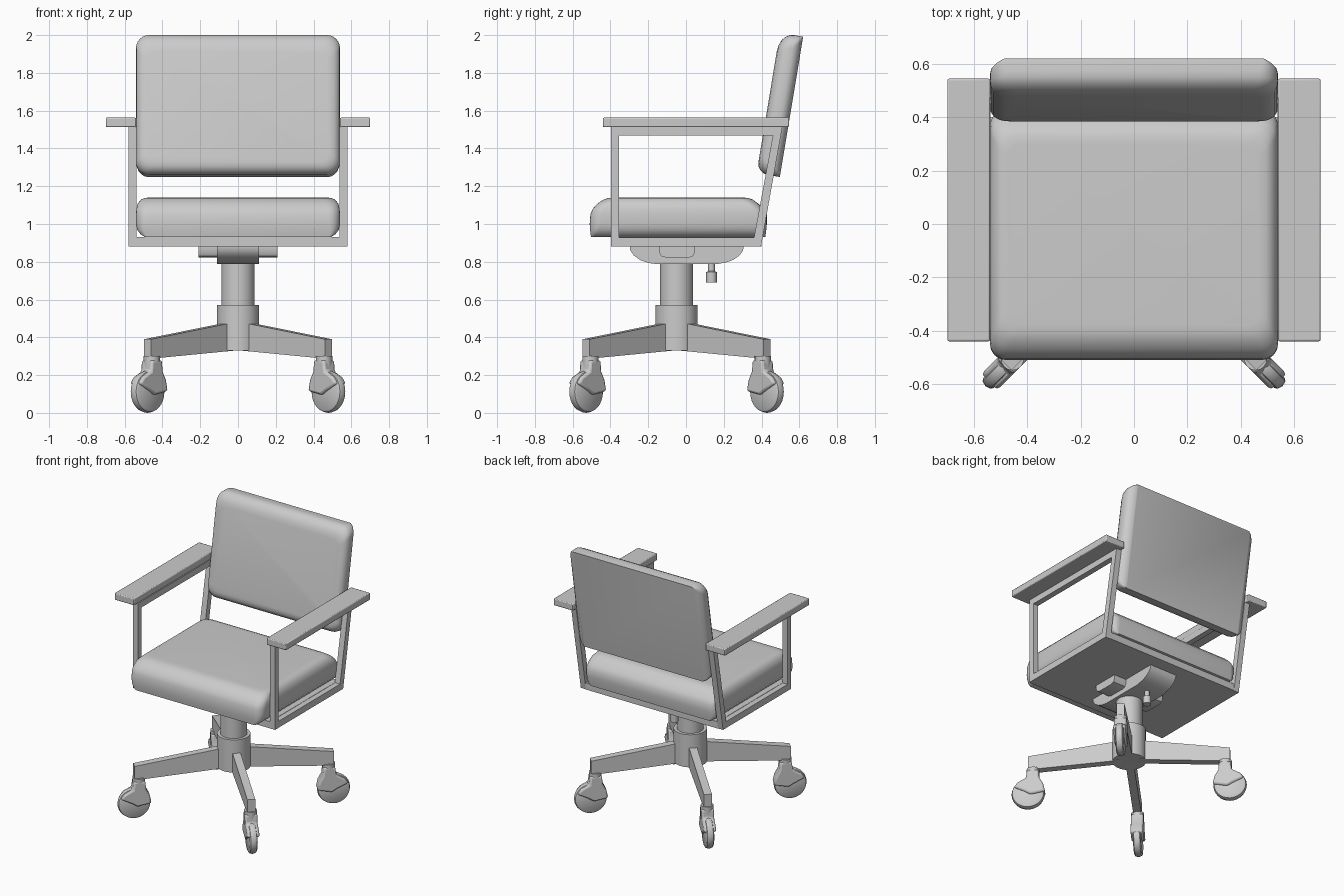
import bpy, bmesh, math
from mathutils import Vector, Matrix

if "Cube" in bpy.data.objects:
    bpy.data.objects.remove(bpy.data.objects["Cube"])

BASE_Y = -0.05  # the pedestal sits slightly forward of centre


def finish(name, bm, bevel=0, segs=2, angle=35):
    bmesh.ops.recalc_face_normals(bm, faces=bm.faces)
    me = bpy.data.meshes.new(name)
    bm.to_mesh(me)
    bm.free()
    ob = bpy.data.objects.new(name, me)
    bpy.context.collection.objects.link(ob)
    if bevel:
        m = ob.modifiers.new("bevel", 'BEVEL')
        m.width, m.segments, m.limit_method = bevel, segs, 'ANGLE'
    bpy.ops.object.select_all(action='DESELECT')
    ob.select_set(True)
    bpy.context.view_layer.objects.active = ob
    bpy.ops.object.shade_smooth_by_angle(angle=math.radians(angle))
    return ob


def loft(bm, rings, cap=True):
    loops = [[bm.verts.new(p) for p in ring] for ring in rings]
    for a, b in zip(loops, loops[1:]):
        for i in range(len(a)):
            j = (i + 1) % len(a)
            bm.faces.new((a[i], a[j], b[j], b[i]))
    if cap:
        bm.faces.new(loops[0])
        bm.faces.new(loops[-1])
    return loops


def prism(name, pts, x0, x1, bevel=0):
    """Extrude a (y, z) profile along x."""
    bm = bmesh.new()
    loft(bm, [[(x, y, z) for y, z in pts] for x in (x0, x1)])
    return finish(name, bm, bevel)


def box(name, x, y, z, bevel=0):
    return prism(name, [(y[0], z[0]), (y[1], z[0]), (y[1], z[1]), (y[0], z[1])], x[0], x[1], bevel)


def lathe(name, prof, cx=0, cy=0, n=32):
    """Revolve a (radius, z) profile."""
    bm = bmesh.new()
    loft(bm, [[(cx + r * math.cos(2 * math.pi * i / n), cy + r * math.sin(2 * math.pi * i / n), z)
               for i in range(n)] for r, z in prof])
    return finish(name, bm)


def cushion(name, rings, place):
    """Stack rounded rectangles: (depth, half width, v0, v1, corner radius)."""
    bm = bmesh.new()
    out = []
    for d, hx, v0, v1, r in rings:
        ring = []
        for k, (cx, cv) in enumerate([(hx - r, v1 - r), (r - hx, v1 - r), (r - hx, v0 + r), (hx - r, v0 + r)]):
            for s in range(7):
                a = math.radians(90 * k + 15 * s)
                ring.append(place(cx + r * math.cos(a), cv + r * math.sin(a), d))
        out.append(ring)
    loft(bm, out)
    return finish(name, bm, angle=40)


# seat cushion
cushion("seat", [
    (0.93, 0.49, -0.503, 0.420, 0.01), (0.945, 0.515, -0.505, 0.422, 0.03),
    (0.97, 0.534, -0.508, 0.425, 0.05), (1.0, 0.54, -0.51, 0.428, 0.06),
    (1.05, 0.54, -0.506, 0.428, 0.06), (1.08, 0.538, -0.494, 0.41, 0.06),
    (1.11, 0.53, -0.467, 0.38, 0.06), (1.13, 0.512, -0.435, 0.352, 0.06),
    (1.138, 0.495, -0.41, 0.33, 0.06), (1.14, 0.47, -0.38, 0.30, 0.05)],
    lambda x, v, d: (x, v, d))

# backrest cushion, leaning back
tilt = math.atan(0.166)
up = Vector((0, math.sin(tilt), math.cos(tilt)))
fwd = Vector((0, -math.cos(tilt), math.sin(tilt)))
cushion("backrest", [
    (0, 0.49, 0, 0.753, 0.01), (0.012, 0.515, 0, 0.753, 0.03),
    (0.028, 0.534, 0, 0.753, 0.055), (0.045, 0.54, 0, 0.753, 0.07),
    (0.07, 0.54, 0.0, 0.75, 0.07), (0.09, 0.537, 0.006, 0.738, 0.07),
    (0.108, 0.527, 0.018, 0.718, 0.07), (0.12, 0.508, 0.036, 0.69, 0.06),
    (0.125, 0.48, 0.06, 0.655, 0.05)],
    lambda x, v, d: Vector((x, 0.497, 1.249)) + up * v + fwd * d)

# seat plate
box("seat_plate", (-0.54, 0.54), (-0.397, 0.40), (0.88, 0.93))

# arm frames and arm pads
outer = [(-0.397, 0.88), (0.397, 0.88), (0.51, 1.513), (-0.397, 1.513)]
inner = [(-0.355, 0.928), (0.36, 0.928), (0.46, 1.468), (-0.355, 1.468)]
for side, s in (("left", -1), ("right", 1)):
    bm = bmesh.new()
    x0, x1 = s * 0.538, s * 0.58
    loops = loft(bm, [[(x, y, z) for y, z in p] for x, p in
                      ((x0, outer), (x1, outer), (x1, inner), (x0, inner))], cap=False)
    for i in range(4):
        j = (i + 1) % 4
        bm.faces.new((loops[3][i], loops[3][j], loops[0][j], loops[0][i]))
    finish(side + "_arm_frame", bm)
    box(side + "_arm_pad", (s * 0.54, s * 0.70), (-0.44, 0.545), (1.513, 1.563), 0.006)

# tilt mechanism under the seat
prism("mechanism_housing", [(-0.297, 0.88), (-0.295, 0.86), (-0.275, 0.832), (-0.24, 0.808), (-0.2, 0.794),
                            (-0.153, 0.787), (0.16, 0.787), (0.21, 0.796), (0.25, 0.81), (0.283, 0.833),
                            (0.302, 0.86), (0.305, 0.88)], -0.11, 0.11)
prism("mechanism_crossbar", [(-0.143, 0.88), (-0.143, 0.85), (-0.132, 0.83), (-0.105, 0.822), (0.015, 0.822),
                             (0.037, 0.83), (0.047, 0.85), (0.047, 0.88)], -0.21, 0.21)
lathe("tension_knob", [(0.018, 0.80), (0.018, 0.75), (0.028, 0.745), (0.028, 0.69)], 0, 0.135, 20)

# gas column and hub
lathe("column", [(0.088, 0.50), (0.088, 0.80)], 0, BASE_Y)
lathe("hub", [(0.112, 0.33), (0.112, 0.57), (0.09, 0.57), (0.09, 0.54)], 0, BASE_Y)

# four diagonal legs, each with a caster
for i in range(4):
    turn = Matrix.Translation((0, BASE_Y, 0)) @ Matrix.Rotation(math.radians(45 + 90 * i), 4, 'Z')
    # profiles are drawn along y, so rotate them onto the diagonal
    leg = prism(f"leg_{i + 1}", [(0.05, 0.33), (0.677, 0.287), (0.677, 0.39), (0.05, 0.48)], -0.027, 0.027)
    stem = lathe(f"caster_stem_{i + 1}", [(0.043, 0.19), (0.043, 0.30)], 0, 0.645, 16)
    hood = prism(f"caster_hood_{i + 1}", [(0.605, 0.28), (0.60, 0.22), (0.575, 0.175), (0.562, 0.115),
                                          (0.66, 0.095), (0.70, 0.12), (0.772, 0.155), (0.745, 0.19),
                                          (0.69, 0.22), (0.683, 0.28)], -0.042, 0.042, 0.012)
    wheel = lathe(f"caster_wheel_{i + 1}", [(0.095, -0.027), (0.106, -0.02), (0.112, 0),
                                            (0.106, 0.02), (0.095, 0.027)], 0, 0, 28)
    wheel.data.transform(Matrix.Translation((0, 0.677, 0.112)) @ Matrix.Rotation(math.pi / 2, 4, 'Y'))
    for ob in (leg, stem, hood, wheel):
        ob.matrix_world = turn
